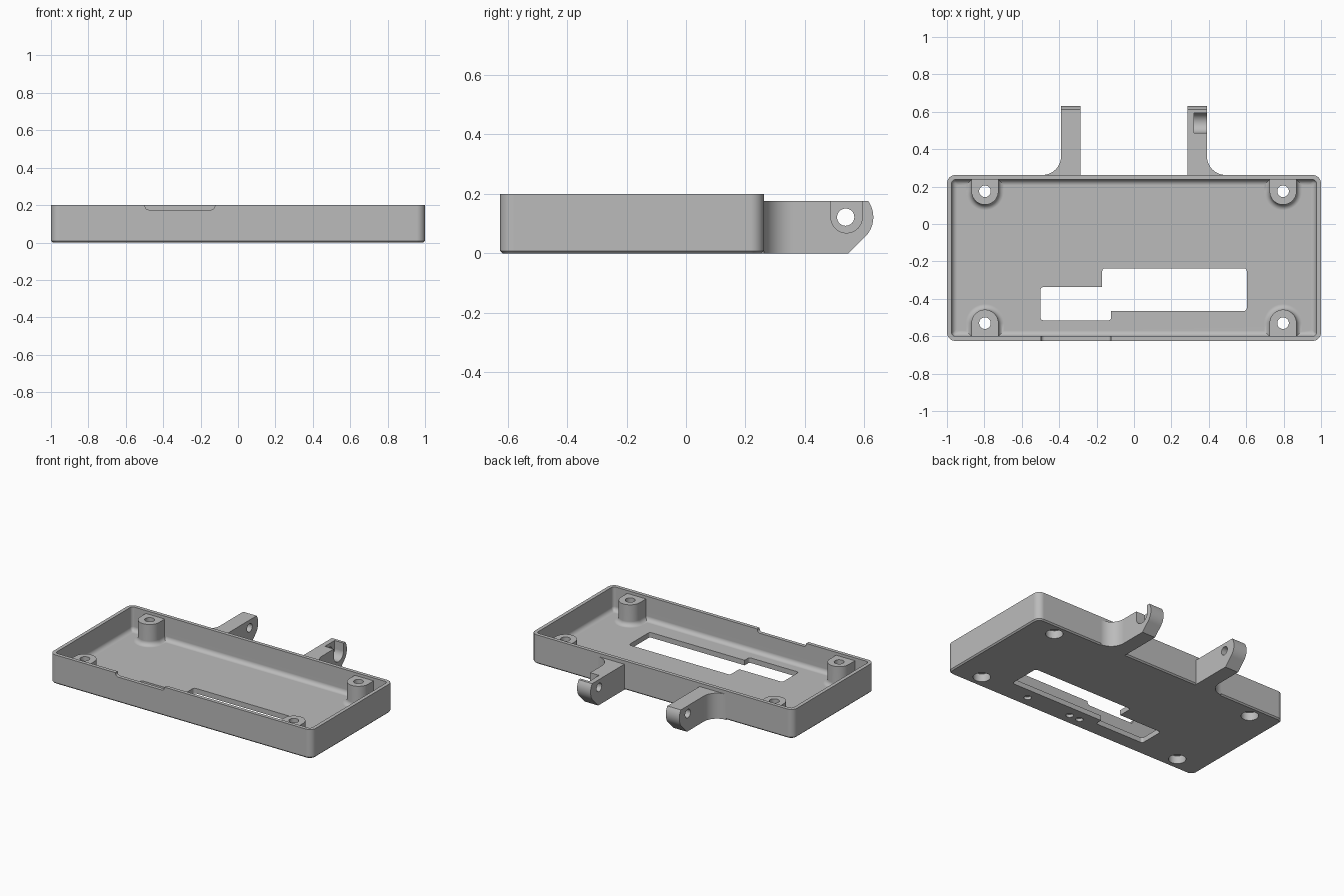
import bpy, bmesh, math
from math import sin, cos, pi

cube = bpy.data.objects.get("Cube")
if cube:
    bpy.data.objects.remove(cube, do_unlink=True)

grey = bpy.data.materials.new("plain grey")
grey.use_nodes = True
grey.diffuse_color = (0.5, 0.5, 0.5, 1)
grey.node_tree.nodes["Principled BSDF"].inputs["Base Color"].default_value = (0.5, 0.5, 0.5, 1)

X0, X1, Y0, Y1 = -1.0, 1.0, -0.625, 0.262
HEIGHT, WALL, FLOOR, FILLET = 0.2, 0.025, 0.035, 0.03
ARM_TOP, PIVOT_Y, PIVOT_Z = 0.176, 0.537, 0.122


def arc(cx, cy, r, a0, a1, n=8):
    """Points on an arc, angles in degrees."""
    angles = [math.radians(a0 + (a1 - a0) * i / n) for i in range(n + 1)]
    return [(cx + r * cos(a), cy + r * sin(a)) for a in angles]


def rounded_rect(x0, x1, y0, y1, r):
    return (arc(x1 - r, y1 - r, r, 0, 90) + arc(x0 + r, y1 - r, r, 90, 180)
            + arc(x0 + r, y0 + r, r, 180, 270) + arc(x1 - r, y0 + r, r, 270, 360))


def circle(cx, cy, r, n=40):
    return arc(cx, cy, r, 0, 360, n)[:-1]


def loft(name, rings, axis="z"):
    """Closed solid through (outline, height) rings stacked along an axis."""
    place = {"x": lambda a, b, t: (t, a, b),
             "y": lambda a, b, t: (a, t, b),
             "z": lambda a, b, t: (a, b, t)}[axis]
    bm = bmesh.new()
    loops = [[bm.verts.new(place(a, b, t)) for a, b in pts] for pts, t in rings]
    for low, high in zip(loops, loops[1:]):
        for i in range(len(low)):
            j = (i + 1) % len(low)
            bm.faces.new((low[i], low[j], high[j], high[i]))
    bm.faces.new(loops[0][::-1])
    bm.faces.new(loops[-1])
    bmesh.ops.recalc_face_normals(bm, faces=bm.faces)
    mesh = bpy.data.meshes.new(name)
    bm.to_mesh(mesh)
    bm.free()
    mesh.materials.append(grey)
    obj = bpy.data.objects.new(name, mesh)
    bpy.context.collection.objects.link(obj)
    return obj


def prism(name, pts, lo, hi, axis="z"):
    return loft(name, [(pts, lo), (pts, hi)], axis)


def combine(target, tool, operation):
    """Apply a boolean and discard the tool."""
    bpy.context.view_layer.objects.active = target
    mod = target.modifiers.new("combine", "BOOLEAN")
    mod.operation, mod.solver, mod.object = operation, "EXACT", tool
    bpy.ops.object.modifier_apply(modifier=mod.name)
    bpy.data.objects.remove(tool, do_unlink=True)


def add(tool):
    combine(tray, tool, "UNION")


def cut(tool):
    combine(tray, tool, "DIFFERENCE")


def inset(d):
    return rounded_rect(X0 + d, X1 - d, Y0 + d, Y1 - d, max(0.045 - d, 0.012))


# Open tray: chamfered base, thin walls, fillet around the floor
rings = [(inset(0.009), 0), (inset(0), 0.009), (inset(0), HEIGHT), (inset(WALL), HEIGHT)]
for i in range(7):
    a = i / 6 * pi / 2
    rings.append((inset(WALL + FILLET * (1 - cos(a))), FLOOR + FILLET * (1 - sin(a))))
tray = loft("tray", rings)


# Screw bosses, joined to the front and back walls, flared at the foot
def boss_outline(x, y, r, side):
    wall = (Y1 if side > 0 else Y0) - side * 0.012
    start = 180 if side > 0 else 0
    pts = arc(x, y, r, start, start + 180, 24)
    return pts + [(pts[-1][0], wall), (pts[0][0], wall)]


screws = [(x, y, side) for x in (-0.797, 0.797) for y, side in ((0.175, 1), (-0.53, -1))]
for x, y, side in screws:
    rings = [(boss_outline(x, y, 0.072 + FILLET, side), FLOOR - 0.01)]
    for i in range(7):
        a = i / 6 * pi / 2
        rings.append((boss_outline(x, y, 0.072 + FILLET * (1 - sin(a)), side),
                      FLOOR + FILLET * (1 - cos(a))))
    rings.append((boss_outline(x, y, 0.072, side), 0.18))
    add(loft("boss", rings))

# Hinge arms with a rounded nose and a curved outer gusset
nose = arc(PIVOT_Y, PIVOT_Z, 0.093, -45, 35, 14)
toe = nose[0][0] - nose[0][1]
side_profile = [(0.245, 0), (toe, 0)] + nose + [(nose[-1][0], ARM_TOP), (0.245, ARM_TOP)]
side_profile.remove(nose[-1])
for s in (-1, 1):
    add(prism("arm", side_profile, s * 0.287, s * 0.39, "x"))
    curve = [(s * x, y) for x, y in arc(0.49, 0.362, 0.1, 180, 270, 12)]
    foot = [(s * 0.49, 0.245), (s * 0.33, 0.245), (s * 0.33, 0.362)]
    add(prism("gusset", curve + foot, 0, ARM_TOP))

# Pivot holes, and a nut slot open at the top of the left arm
cut(prism("pivot_hole", circle(PIVOT_Y, PIVOT_Z, 0.029), -0.5, 0.5, "x"))
slot = arc(PIVOT_Y + 0.003, PIVOT_Z, 0.053, 180, 360, 20)
cut(prism("nut_slot", slot + [(slot[-1][0], 0.3), (slot[0][0], 0.3)], 0.322, 0.45, "x"))

# Screw holes with wide recesses underneath
for x, y, side in screws:
    cut(prism("screw_hole", circle(x, y, 0.031), -0.1, 0.3))
    cut(prism("screw_recess", circle(x, y, 0.055), -0.1, 0.055))

# Stepped floor opening
cut(prism("small_opening", rounded_rect(-0.5, -0.122, -0.515, -0.337, 0.016), -0.1, 0.1))
cut(prism("large_opening", rounded_rect(-0.17, 0.603, -0.465, -0.237, 0.016), -0.1, 0.1))

# Shallow round dimples under the front edge
for x in (0.413, 0.07, -0.01):
    cut(prism("dimple", circle(x, -0.543, 0.024, 24), -0.1, 0.02))

# Notch in the front rim
cut(prism("rim_notch", rounded_rect(-0.497, -0.124, 0.175, 0.3, 0.02), -0.7, -0.59, "y"))

# Smooth curves, crisp edges
bpy.ops.object.select_all(action="DESELECT")
tray.select_set(True)
bpy.context.view_layer.objects.active = tray
bpy.ops.object.shade_smooth_by_angle(angle=math.radians(30))
weighted = tray.modifiers.new("even shading", "WEIGHTED_NORMAL")
weighted.keep_sharp = True
